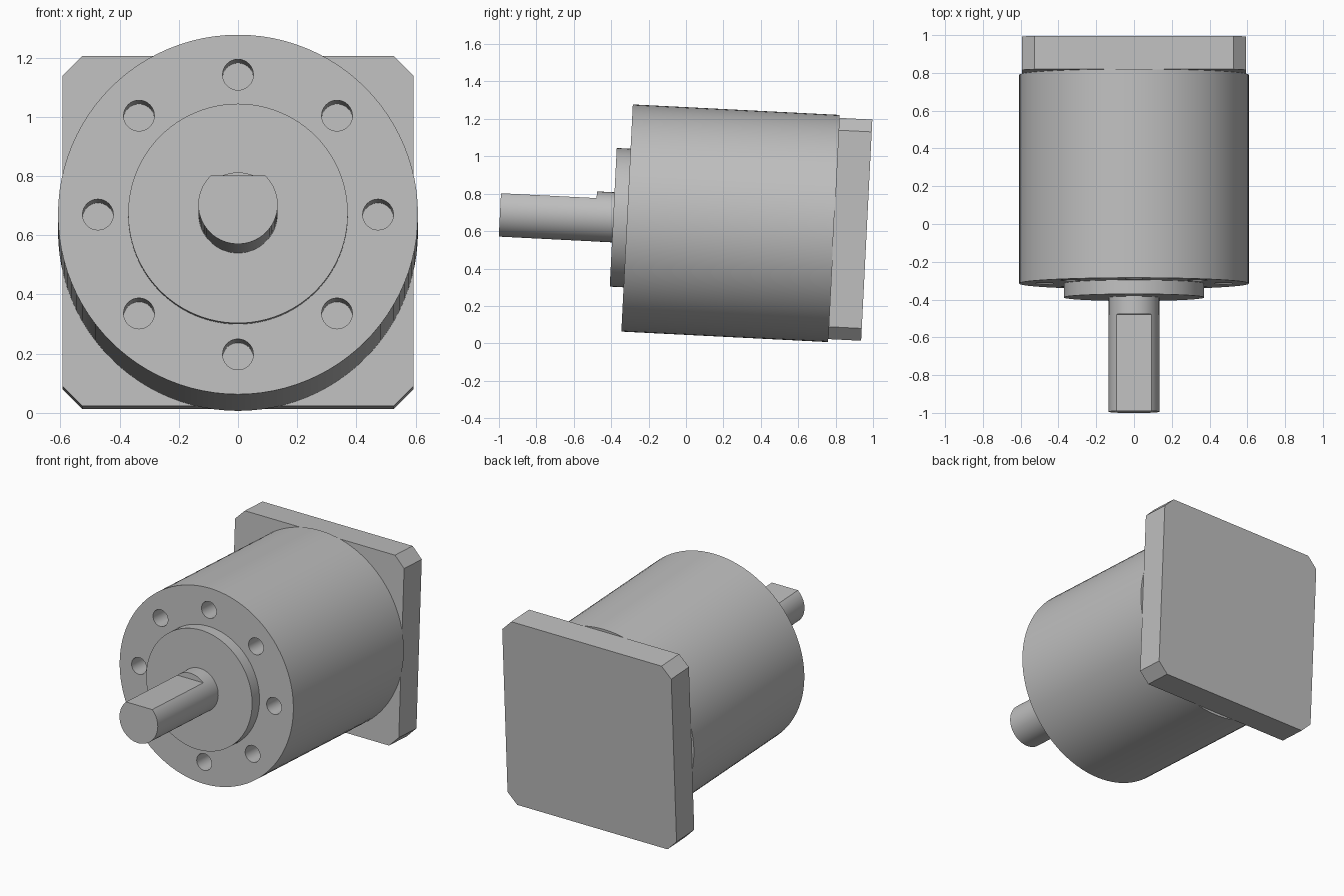
import bpy, bmesh
from math import sin, cos, pi, radians, asin
from mathutils import Matrix

if "Cube" in bpy.data.objects:
    bpy.data.objects.remove(bpy.data.objects["Cube"])

# The whole unit is pitched slightly nose-up about the front face centre
TILT = Matrix.Translation((0, -0.315, 0.67)) @ Matrix.Rotation(radians(-2.9), 4, 'X')

grey = bpy.data.materials.new("machined_grey")
grey.use_nodes = True
colour = (0.52, 0.52, 0.52, 1)
grey.diffuse_color = colour
grey.node_tree.nodes["Principled BSDF"].inputs["Base Color"].default_value = colour


def arc(radius, start=0, end=2 * pi, steps=96, closed=True, cx=0, cz=0):
    n = steps if closed else steps - 1
    return [(cx + radius * cos(start + (end - start) * i / n),
             cz + radius * sin(start + (end - start) * i / n)) for i in range(steps)]


def prism(name, outlines, y0, y1):
    """Extrude one or more closed x-z outlines along the shaft axis."""
    bm = bmesh.new()
    for outline in outlines:
        face = bm.faces.new([bm.verts.new((x, y0, z)) for x, z in outline])
        ext = bmesh.ops.extrude_face_region(bm, geom=[face], use_keep_orig=True)
        moved = [v for v in ext["geom"] if isinstance(v, bmesh.types.BMVert)]
        bmesh.ops.translate(bm, verts=moved, vec=(0, y1 - y0, 0))
    bmesh.ops.recalc_face_normals(bm, faces=bm.faces)
    mesh = bpy.data.meshes.new(name)
    bm.to_mesh(mesh)
    bm.free()
    mesh.materials.append(grey)
    obj = bpy.data.objects.new(name, mesh)
    bpy.context.collection.objects.link(obj)
    obj.matrix_world = TILT
    return obj


def select_only(obj):
    bpy.ops.object.select_all(action='DESELECT')
    obj.select_set(True)
    bpy.context.view_layer.objects.active = obj


# Cylindrical housing with a ring of eight blind bolt holes
BODY_LENGTH = 1.106
housing = prism("housing", [arc(0.608)], 0, BODY_LENGTH)
holes = [arc(0.052, steps=32, cx=0.473 * cos(i * pi / 4), cz=0.473 * sin(i * pi / 4))
         for i in range(8)]
cutter = prism("bolt_hole_cutter", holes, -0.05, 0.25)
cutter.hide_render = True
drill = housing.modifiers.new("bolt_holes", 'BOOLEAN')
drill.operation = 'DIFFERENCE'
drill.solver = 'EXACT'
drill.object = cutter
select_only(housing)
bpy.ops.object.modifier_apply(modifier=drill.name)
bpy.data.objects.remove(cutter)

# Raised pilot boss on the front face
boss = prism("pilot_boss", [arc(0.371)], -0.074, 0)

# Output shaft: round root, then a D-shaped length with a flat on top
R, FLAT = 0.134, 0.098
a = asin(FLAT / R)
shaft_root = prism("shaft_root", [arc(R, steps=64)], -0.168, -0.074)
shaft_end = prism("shaft_flatted_end", [arc(R, pi - a, 2 * pi + a, 56, False)], -0.68, -0.168)

# Square mounting plate with chamfered corners
H, C = 0.592, 0.526
corners = [(H, C), (C, H), (-C, H), (-H, C), (-H, -C), (-C, -H), (C, -H), (H, -C)]
plate = prism("mounting_plate", [corners], BODY_LENGTH, BODY_LENGTH + 0.177)

for part in (housing, boss, shaft_root, shaft_end):
    select_only(part)
    bpy.ops.object.shade_smooth_by_angle(angle=radians(30))
